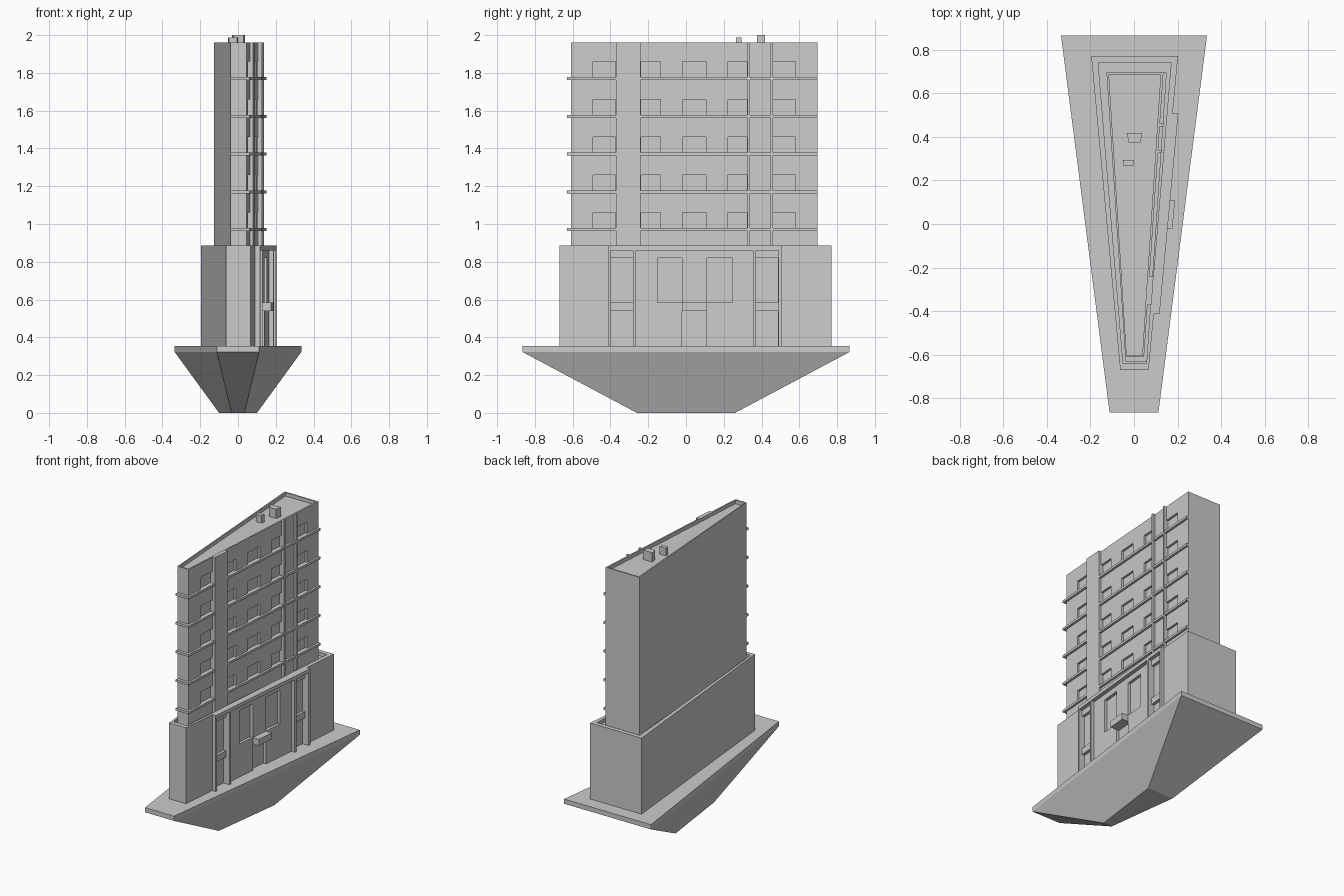
import bpy, bmesh

if "Cube" in bpy.data.objects:
    bpy.data.objects.remove(bpy.data.objects["Cube"])

def loft(name, bottom, top, z0, z1):
    """Closed solid between two matching outlines."""
    bm = bmesh.new()
    lo = [bm.verts.new((x, y, z0)) for x, y in bottom]
    hi = [bm.verts.new((x, y, z1)) for x, y in top]
    n = len(lo)
    bm.faces.new(lo[::-1])
    bm.faces.new(hi)
    for i in range(n):
        j = (i + 1) % n
        bm.faces.new((lo[i], lo[j], hi[j], hi[i]))
    bmesh.ops.recalc_face_normals(bm, faces=bm.faces)
    me = bpy.data.meshes.new(name)
    bm.to_mesh(me)
    bm.free()
    ob = bpy.data.objects.new(name, me)
    bpy.context.collection.objects.link(ob)
    return ob

def prism(name, pts, z0, z1):
    return loft(name, pts, pts, z0, z1)

def wedge(y0, y1, l0, r0, l1, r1):
    """Tapered plan: front edge l0..r0 at y0, back edge l1..r1 at y1."""
    return [(l0, y0), (r0, y0), (r1, y1), (l1, y1)]

def on_wall(name, plan, ya, yb, inner, outer, z0, z1):
    """Block following the slanted right wall of a plan."""
    (xa, y0), (xb, y1) = plan[1], plan[2]
    x = lambda y: xa + (xb - xa) * (y - y0) / (y1 - y0)
    pts = [(x(ya) + inner, ya), (x(ya) + outer, ya),
           (x(yb) + outer, yb), (x(yb) + inner, yb)]
    return prism(name, pts, z0, z1)

def carve(ob, cutters):
    for c in cutters:
        m = ob.modifiers.new("carve", 'BOOLEAN')
        m.operation, m.solver, m.object = 'DIFFERENCE', 'EXACT', c
    bpy.context.view_layer.update()
    me = bpy.data.meshes.new_from_object(
        ob.evaluated_get(bpy.context.evaluated_depsgraph_get()))
    ob.modifiers.clear()
    ob.data = me
    for c in cutters:
        bpy.data.objects.remove(c)

# Ground slab and inverted pyramid underneath
slab = wedge(-.865, .865, -.112, .112, -.335, .335)
prism("ground_slab", slab, .322, .355)
loft("pedestal", [(x * .3, y * .3) for x, y in slab], slab, 0, .322)

# Podium with sunken roof, window bays and door
pod = wedge(-.67, .77, -.063, .067, -.196, .202)
podium = prism("podium", pod, .355, .885)
cuts = [prism("cut", wedge(-.64, .74, -.05, .055, -.164, .17), .86, .95)]
bays = [(-.40, -.28), (.37, .488)]
for a, b in bays:
    cuts.append(on_wall("cut", pod, a, b, -.02, .1, .34, .54))
for a, b in bays + [(-.15, -.02), (.11, .245)]:
    cuts.append(on_wall("cut", pod, a, b, -.02, .1, .585, .82))
cuts.append(on_wall("cut", pod, -.02, .108, -.02, .1, .34, .54))
carve(podium, cuts)

# Podium portal: pilasters, top beam, door canopy
for a, b in [(-.413, -.4), (-.28, -.266), (.355, .37), (.49, .506)]:
    on_wall("podium_pilaster", pod, a, b, -.01, .026, .355, .86)
on_wall("podium_beam", pod, -.413, .506, -.01, .026, .86, .885)
on_wall("door_canopy", pod, -.02, .108, -.01, .048, .54, .585)

# Tower with sunken roof and window grid
tow = wedge(-.61, .695, -.04, .046, -.126, .135)
tower = prism("tower", tow, .85, 1.96)
floors = [.97 + .2 * i for i in range(5)]
cuts = [prism("cut", wedge(-.6, .685, -.034, .038, -.115, .122), 1.935, 2.1)]
for z in floors:
    for a, b in [(-.492, -.372), (-.238, -.135), (-.018, .105), (.222, .323), (.46, .58)]:
        cuts.append(on_wall("cut", tow, a, b, -.015, .1, z + .008, z + .09))
carve(tower, cuts)

# Floor ledges wrapping the front and right walls
for z in floors:
    prism("floor_ledge", [(-.04, -.63), (.06, -.63), (.15, .695), (.12, .695),
                          (.035, -.6), (-.04, -.6)], z - .008, z + .008)

# Tower piers: one broad, two slender
for a, b in [(-.37, -.24), (.325, .34), (.447, .46)]:
    on_wall("tower_pier", tow, a, b, -.01, .018, .86, 1.96)

# Rooftop units
prism("roof_unit_large", wedge(.375, .418, -.025, .03, -.032, .038), 1.93, 2.0)
prism("roof_unit_small", wedge(.265, .293, -.048, -.004, -.052, 0), 1.93, 1.988)
